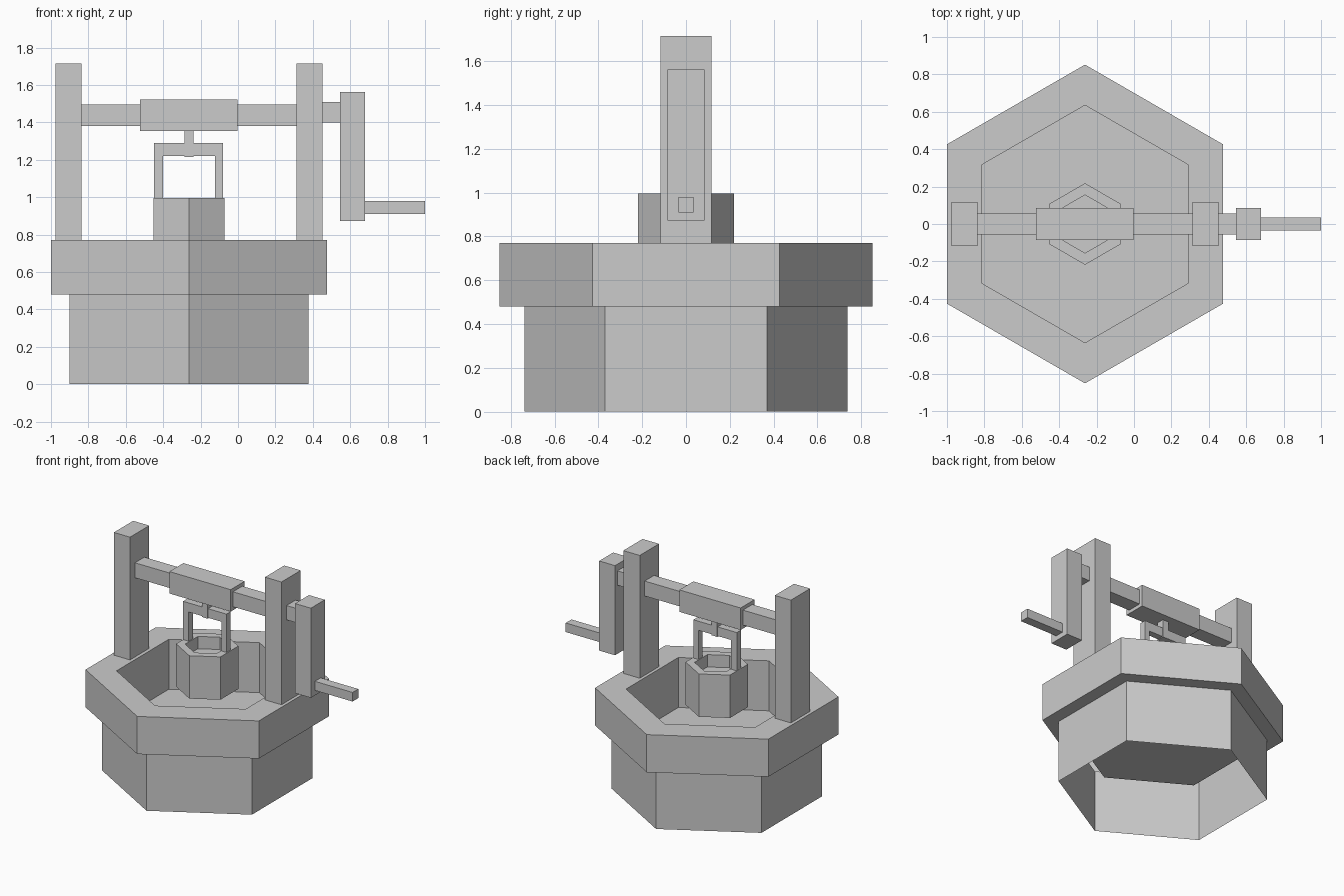
import bpy, bmesh, math

if "Cube" in bpy.data.objects:
    bpy.data.objects.remove(bpy.data.objects["Cube"])

CX = -0.262  # axis of the well


def finish(name, bm):
    me = bpy.data.meshes.new(name)
    bm.to_mesh(me)
    bm.free()
    ob = bpy.data.objects.new(name, me)
    bpy.context.collection.objects.link(ob)
    return ob


def box(name, x, y, z):
    """Box from an x range, a half depth about y = 0 and a z range."""
    bm = bmesh.new()
    bmesh.ops.create_cube(bm, size=1)
    for v in bm.verts:
        v.co.x = x[0] + (v.co.x + 0.5) * (x[1] - x[0])
        v.co.y *= 2 * y
        v.co.z = z[0] + (v.co.z + 0.5) * (z[1] - z[0])
    return finish(name, bm)


def hex_shell(name, profile, cap_start):
    """Sweep (radius, z) points round a hexagon; the last ring gets a floor."""
    bm = bmesh.new()
    rings = []
    for r, z in profile:
        angles = [math.radians(30 + 60 * i) for i in range(6)]
        rings.append([bm.verts.new((CX + r * math.cos(a), r * math.sin(a), z))
                      for a in angles])
    for a, b in zip(rings, rings[1:]):
        for i in range(6):
            j = (i + 1) % 6
            bm.faces.new((a[i], a[j], b[j], b[i]))
    bm.faces.new(rings[-1])
    if cap_start:
        bm.faces.new(rings[0][::-1])
    return finish(name, bm)


# Stone basin: open underneath, overhanging rim, sunken floor
hex_shell("well_basin", [(0.738, 0), (0.738, 0.48), (0.852, 0.48),
                         (0.852, 0.77), (0.635, 0.77), (0.635, 0.385)], False)

# Hanging bucket
hex_shell("bucket", [(0.218, 0.665), (0.218, 0.995), (0.155, 0.995),
                     (0.155, 0.9)], True)

# Bucket handle and rope
box("bucket_handle_left", (-0.45, -0.402), 0.025, (0.995, 1.22))
box("bucket_handle_right", (-0.122, -0.08), 0.025, (0.995, 1.22))
box("bucket_handle_bar", (-0.45, -0.08), 0.025, (1.22, 1.29))
box("rope", (-0.287, -0.238), 0.03, (1.215, 1.355))

# Support posts
box("left_post", (-0.975, -0.838), 0.117, (0.77, 1.715))
box("right_post", (0.312, 0.452), 0.117, (0.77, 1.715))

# Axle, rope drum and crank
box("axle", (-0.838, 0.312), 0.057, (1.38, 1.495))
box("rope_drum", (-0.525, -0.003), 0.085, (1.353, 1.522))
box("crank_axle", (0.452, 0.545), 0.055, (1.40, 1.51))
box("crank_arm", (0.545, 0.68), 0.085, (0.872, 1.562))
box("crank_handle", (0.68, 1.0), 0.035, (0.91, 0.98))
